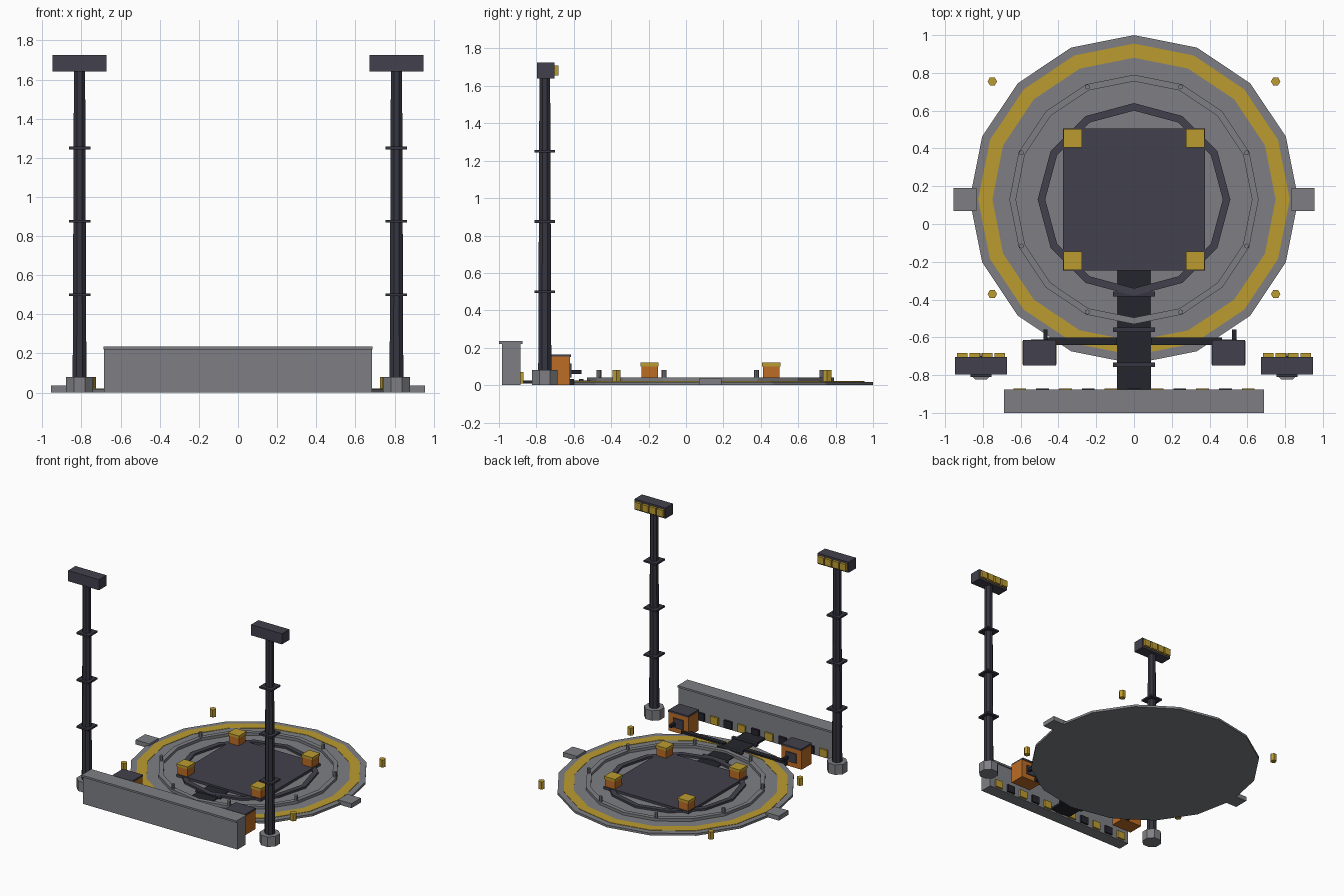
import bpy, bmesh, math
from mathutils import Matrix

cube = bpy.data.objects.get("Cube")
if cube:
    bpy.data.objects.remove(cube, do_unlink=True)


def material(name, rgb):
    m = bpy.data.materials.new(name)
    m.use_nodes = True
    colour = (*rgb, 1.0)
    m.diffuse_color = colour
    m.node_tree.nodes["Principled BSDF"].inputs["Base Color"].default_value = colour
    return m


GREY = material("concrete_grey", (0.21, 0.213, 0.23))
DARK = material("dark_steel", (0.055, 0.053, 0.075))
MAST = material("mast_steel", (0.036, 0.036, 0.052))
BLACK = material("near_black", (0.018, 0.018, 0.027))
YELLOW = material("warning_yellow", (0.50, 0.33, 0.03))
ORANGE = material("safety_orange", (0.50, 0.15, 0.018))


def finish(name, bm, mat):
    bmesh.ops.recalc_face_normals(bm, faces=bm.faces)
    mesh = bpy.data.meshes.new(name)
    bm.to_mesh(mesh)
    bm.free()
    mesh.materials.append(mat)
    ob = bpy.data.objects.new(name, mesh)
    bpy.context.collection.objects.link(ob)
    return ob


def box(name, x, y, z, mat):
    """Box from (min, max) pairs along each axis."""
    bm = bmesh.new()
    spans = (x, y, z)
    mid = [(a + b) / 2 for a, b in spans]
    size = [b - a for a, b in spans]
    bmesh.ops.create_cube(bm, size=1, matrix=Matrix.Translation(mid) @ Matrix.Diagonal((*size, 1)))
    return finish(name, bm, mat)


def block(name, cx, cy, half, z, mat):
    return box(name, (cx - half, cx + half), (cy - half, cy + half), z, mat)


def prism(name, cx, cy, r, z, sides, mat, top=None, turn=0.0):
    """Upright prism with a corner facing +y, optionally tapered."""
    bm = bmesh.new()
    place = Matrix.Translation((cx, cy, sum(z) / 2)) @ Matrix.Rotation(math.pi / 2 + turn, 4, 'Z')
    bmesh.ops.create_cone(bm, cap_ends=True, segments=sides, radius1=r,
                          radius2=r if top is None else top, depth=z[1] - z[0], matrix=place)
    return finish(name, bm, mat)


def ring(name, cy, inner, outer, z, sides, mat):
    """Flat polygonal ring with a rectangular section."""
    bm = bmesh.new()
    section = [(inner, z[0]), (outer, z[0]), (outer, z[1]), (inner, z[1])]
    loops = []
    for i in range(sides):
        a = math.tau * i / sides
        loops.append([bm.verts.new((r * math.sin(a), cy + r * math.cos(a), h)) for r, h in section])
    for i in range(sides):
        a, b = loops[i], loops[(i + 1) % sides]
        for k in range(4):
            n = (k + 1) % 4
            bm.faces.new((a[k], a[n], b[n], b[k]))
    return finish(name, bm, mat)


# Landing disc with its rings and central deck
CY = 0.13
prism("pad_disc", 0, CY, 0.87, (0, 0.018), 16, GREY)
ring("warning_ring", CY, 0.75, 0.825, (0.01, 0.021), 16, YELLOW)
ring("outer_rim", CY, 0.625, 0.66, (0.01, 0.04), 16, GREY)
ring("inner_rim", CY, 0.47, 0.51, (0.01, 0.034), 12, DARK)
block("centre_deck", 0, CY, 0.375, (0.01, 0.038), DARK)

# Rim bolts
for i in range(8):
    a = math.tau * (i + 0.5) / 8
    prism("rim_bolt", 0.645 * math.sin(a), CY + 0.645 * math.cos(a), 0.013, (0.02, 0.08), 8, GREY)

for s in (-1, 1):
    # Clamps on the deck corners and marker lights around the disc
    for t in (-1, 1):
        x, y = s * 0.325, CY + t * 0.325
        block("clamp_body", x, y, 0.044, (0.03, 0.1), ORANGE)
        block("clamp_cap", x, y, 0.049, (0.1, 0.12), YELLOW)
        prism("marker_light", s * 0.75, 0.192 + t * 0.563, 0.025, (0.02, 0.08), 6, YELLOW)
    # Side tabs
    block("side_tab", s * 0.895, CY, 0.06, (0, 0.036), GREY)

# Cable tray with crossbars
box("cable_tray", (-0.09, 0.09), (-0.875, -0.24), (0.008, 0.024), BLACK)
for y in (-0.37, -0.56, -0.745):
    box("tray_crossbar", (-0.11, 0.11), (y - 0.013, y + 0.013), (0.01, 0.033), MAST)

# Blast wall with coping and striped tiles
box("blast_wall", (-0.685, 0.685), (-0.985, -0.885), (0, 0.22), GREY)
box("wall_coping", (-0.687, 0.687), (-1, -0.875), (0.22, 0.235), GREY)
for i in range(11):
    x = (i - 5) * 0.121
    box("wall_tile", (x - 0.034, x + 0.034), (-0.89, -0.87), (0.01, 0.07),
        BLACK if i % 2 else YELLOW)

# Pump units with hoses
for s in (-1, 1):
    x = s * 0.5
    box("pump_body", (x - 0.09, x + 0.09), (-0.745, -0.62), (0, 0.152), ORANGE)
    box("pump_lid", (x - 0.088, x + 0.088), (-0.75, -0.615), (0.15, 0.165), DARK)
    box("pump_panel", (x - 0.045, x + 0.045), (-0.63, -0.611), (0.04, 0.115), DARK)
    box("pump_valve", (x + 0.02, x + 0.042), (-0.62, -0.558), (0.06, 0.082), BLACK)
    box("pump_hose", sorted((s * 0.09, s * 0.465)), (-0.64, -0.6), (0.004, 0.034), BLACK)

# Floodlight masts
MY = -0.755
for s in (-1, 1):
    x = s * 0.81
    prism("mast_foot", x, MY, 0.075, (0, 0.08), 8, GREY, turn=math.pi / 8)
    prism("mast_column", x, MY, 0.038, (0.08, 1.645), 8, MAST, top=0.031, turn=math.pi / 8)
    for z in (0.5, 0.875, 1.25):
        block("mast_collar", x, MY, 0.055, (z - 0.007, z + 0.007), MAST)
    box("lamp_head", (x - 0.137, x + 0.137), (-0.797, -0.703), (1.64, 1.725), DARK)
    for i in range(4):
        lx = x + (i - 1.5) * 0.066
        box("flood_lamp", (lx - 0.027, lx + 0.027), (-0.71, -0.683), (1.655, 1.71), YELLOW)
